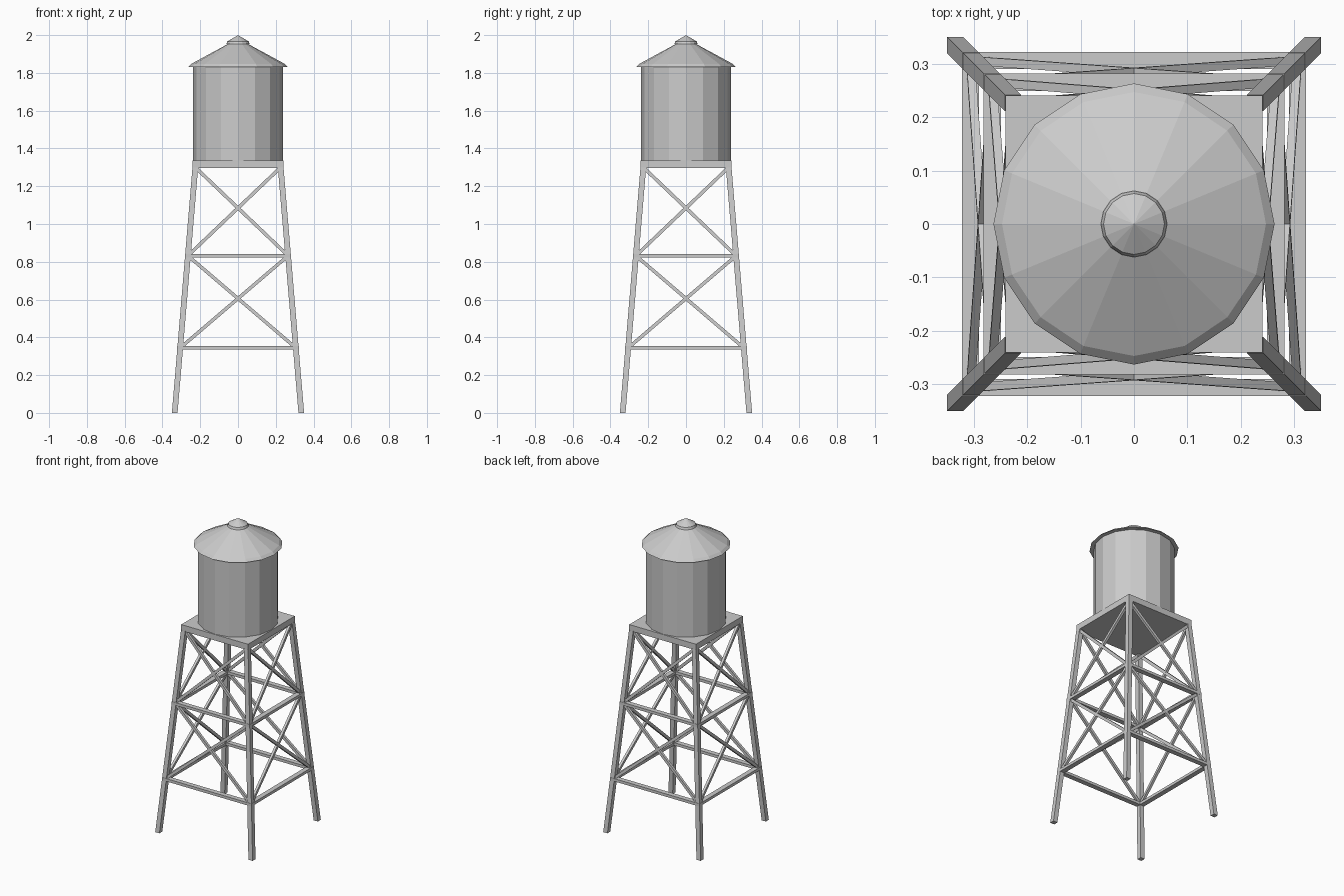
import bpy, bmesh
from math import cos, sin, pi
from mathutils import Vector, Matrix

if "Cube" in bpy.data.objects:
    bpy.data.objects.remove(bpy.data.objects["Cube"])

SIDES = 16
TOP = 1.30


def finish(name, bm):
    bmesh.ops.recalc_face_normals(bm, faces=bm.faces)
    mesh = bpy.data.meshes.new(name)
    bm.to_mesh(mesh)
    bm.free()
    obj = bpy.data.objects.new(name, mesh)
    bpy.context.collection.objects.link(obj)
    return obj


def lathe(name, profile):
    """Faceted solid from (radius, z) rings; radius 0 makes an apex."""
    bm = bmesh.new()
    rings = []
    for r, z in profile:
        if r == 0:
            rings.append([bm.verts.new((0, 0, z))] * SIDES)
        else:
            rings.append([bm.verts.new((r * cos(2 * pi * i / SIDES), r * sin(2 * pi * i / SIDES), z))
                          for i in range(SIDES)])
    for a, b in zip(rings, rings[1:]):
        for i in range(SIDES):
            j = (i + 1) % SIDES
            bm.faces.new(list(dict.fromkeys((a[i], a[j], b[j], b[i]))))
    for ring in (rings[0], rings[-1]):
        if ring[0] is not ring[1]:
            bm.faces.new(ring)
    return finish(name, bm)


def beam(name, p, q, u, v, turn):
    """Four-sided beam from p to q with half-width vectors u and v, turned about z."""
    bm = bmesh.new()
    ends = [[bm.verts.new(c + su * u + sv * v) for su, sv in ((-1, -1), (1, -1), (1, 1), (-1, 1))]
            for c in (p, q)]
    bm.faces.new(ends[0])
    bm.faces.new(ends[1])
    for i in range(4):
        j = (i + 1) % 4
        bm.faces.new((ends[0][i], ends[0][j], ends[1][j], ends[1][i]))
    bm.transform(Matrix.Rotation(turn, 4, 'Z'))
    return finish(name, bm)


def leg_at(z):
    return 0.335 - 0.109 * z / TOP


X, Y, Z = Vector((1, 0, 0)), Vector((0, 1, 0)), Vector((0, 0, 1))
LEVELS = (0.344, 0.832, TOP)

for k, side in enumerate(("front", "right", "back", "left")):
    turn = k * pi / 2
    # splayed leg, cut level at both ends
    b, t = leg_at(0), leg_at(TOP)
    beam(f"leg_{side}", Vector((b, -b, 0)), Vector((t, -t, TOP)), X * 0.015, Y * 0.015, turn)
    # horizontal rails
    for n, z in enumerate(LEVELS[:2]):
        c = leg_at(z)
        e = c + 0.016
        beam(f"rail_{side}_{n}", Vector((-e, -c, z)), Vector((e, -c, z)), Y * 0.016, Z * 0.009, turn)
    # crossed braces
    for n, (z0, z1) in enumerate(zip(LEVELS, LEVELS[1:])):
        for s in (-1, 1):
            p = Vector((s * leg_at(z0), -leg_at(z0), z0))
            q = Vector((-s * leg_at(z1), -leg_at(z1), z1))
            d = (q - p).normalized()
            u = d.cross(Y).normalized()
            v = d.cross(u)
            beam(f"brace_{side}_{n}_{'left' if s < 0 else 'right'}", p, q, u * 0.009, v * 0.008, turn)

# square deck under the tank
beam("platform", Z * 1.297, Z * 1.336, X * 0.24, Y * 0.24, 0)

# tank, roof with steep eave, and small cap
lathe("tank", [(0.238, 1.336), (0.238, 1.84)])
lathe("roof", [(0.263, 1.832), (0.247, 1.848), (0.05, 1.955)])
lathe("roof_cap", [(0.062, 1.952), (0.057, 1.966), (0, 2.0)])
